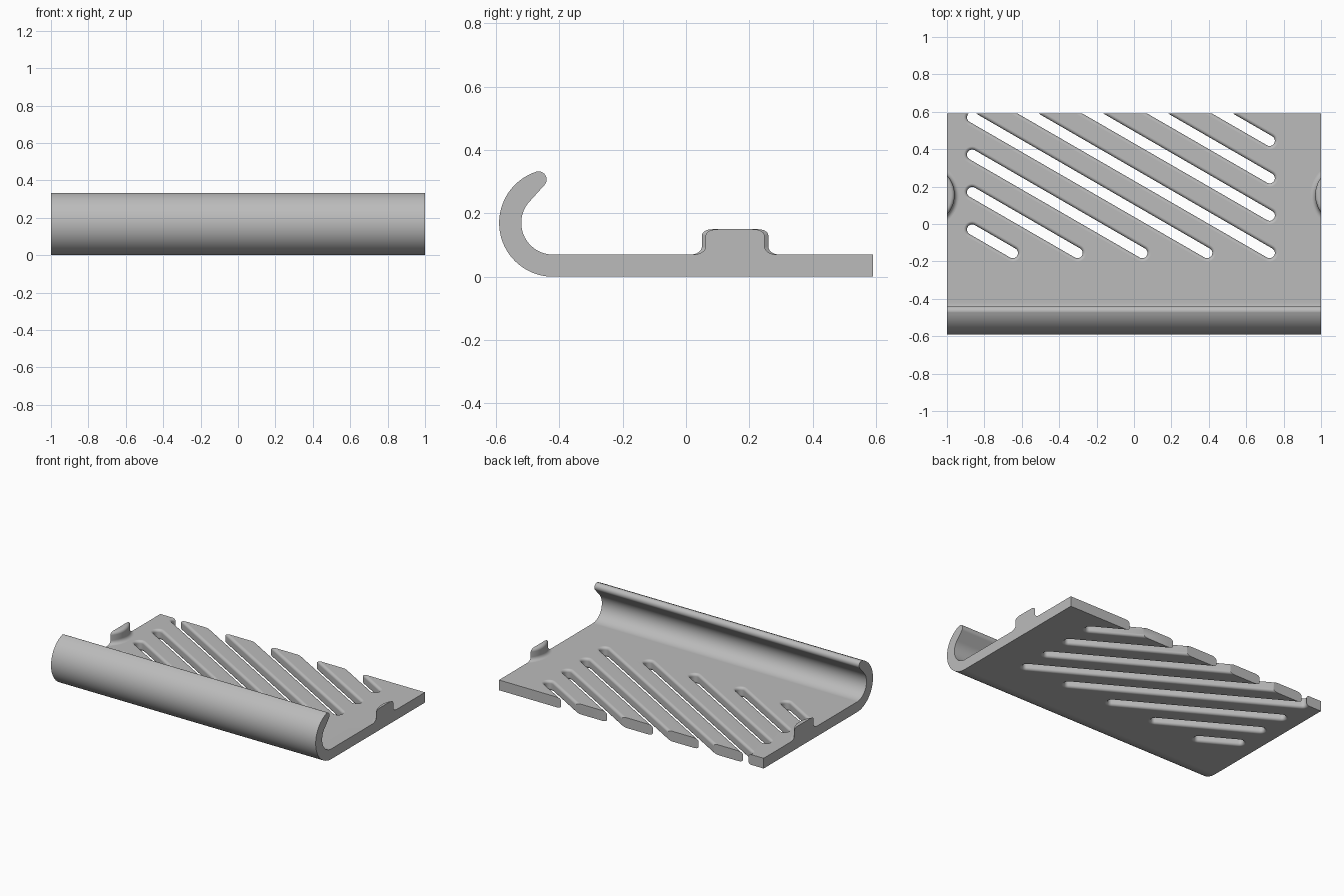
import bpy, bmesh
from math import sin, cos, radians, pi, tau
from mathutils import Vector

cube = bpy.data.objects.get("Cube")
if cube:
    bpy.data.objects.remove(cube, do_unlink=True)

T = 0.07           # plate thickness
BACK = 0.59        # back edge

grey = bpy.data.materials.new("light grey")
grey.use_nodes = True
colour = (0.5, 0.5, 0.5, 1)
grey.diffuse_color = colour
grey.node_tree.nodes["Principled BSDF"].inputs["Base Color"].default_value = colour


def arc(cx, cy, r, a, b, n):
    steps = [radians(a + (b - a) * i / n) for i in range(n + 1)]
    return [(cx + r * cos(t), cy + r * sin(t)) for t in steps]


def finish(name, bm):
    bmesh.ops.recalc_face_normals(bm, faces=bm.faces)
    mesh = bpy.data.meshes.new(name)
    bm.to_mesh(mesh)
    bm.free()
    mesh.materials.append(grey)
    ob = bpy.data.objects.new(name, mesh)
    bpy.context.collection.objects.link(ob)
    return ob


def activate(ob):
    bpy.ops.object.select_all(action='DESELECT')
    ob.select_set(True)
    bpy.context.view_layer.objects.active = ob


def smooth(ob):
    activate(ob)
    bpy.ops.object.shade_smooth_by_angle(angle=radians(30))
    mod = ob.modifiers.new("weighted normals", 'WEIGHTED_NORMAL')
    mod.keep_sharp = True


# Plate with rolled hook along the front, extruded across x
hook_y, hook_z = -0.42, 0.17
profile = [(BACK, T), (BACK, 0)]
profile += arc(hook_y, hook_z, 0.17, 270, 108, 40)
profile += arc(-0.466, 0.307, 0.026, 100, -45, 14)
profile += arc(hook_y, hook_z, 0.10, 135, 270, 32)
bm = bmesh.new()
face = bm.faces.new([bm.verts.new((-1, y, z)) for y, z in profile])
side = bmesh.ops.extrude_face_region(bm, geom=[face])["geom"]
bmesh.ops.translate(bm, vec=(2, 0, 0),
                    verts=[v for v in side if isinstance(v, bmesh.types.BMVert)])
plate = finish("hooked_plate", bm)

# Slot cutter: stacked rounded outlines that flare into edge fillets
R, F = 0.028, 0.018
flare = [(R + F, -0.02)]
flare += arc(R + F, F, F, 270, 180, 6)
flare += arc(R + F, T - F, F, 180, 90, 6)
flare += [(R + F, T + 0.02)]


def add_slot(bm, start, end):
    a, b = Vector(start), Vector(end)
    rings = []
    for r, z in flare:
        outline = arc(b.x, b.y, r, -120, 60, 14) + arc(a.x, a.y, r, 60, 240, 14)
        rings.append([bm.verts.new((x, y, z)) for x, y in outline])
    for low, high in zip(rings, rings[1:]):
        for i in range(len(low)):
            j = (i + 1) % len(low)
            bm.faces.new((low[i], low[j], high[j], high[i]))
    bm.faces.new(rings[0][::-1])
    bm.faces.new(rings[-1])


LEFT, RIGHT, FRONT, STEP = -0.865, 0.725, -0.155, 0.2
slope = Vector((cos(radians(30)), -sin(radians(30))))
bm = bmesh.new()
for i in range(4):
    # slots running from the right-hand column end to the front row
    y = -0.03 + i * STEP
    length = (y - FRONT) / sin(radians(30))
    start = Vector((LEFT, y))
    add_slot(bm, start, start + slope * length)
    # slots running out through the back edge
    end = Vector((RIGHT, FRONT + i * STEP))
    run = (BACK + 0.12 - end.y) / sin(radians(30))
    add_slot(bm, end - slope * run, end)
cutter = finish("slot_cutter", bm)
cutter.hide_render = True

cut = plate.modifiers.new("slots", 'BOOLEAN')
cut.operation = 'DIFFERENCE'
cut.solver = 'EXACT'
cut.object = cutter
activate(plate)
bpy.ops.object.modifier_apply(modifier=cut.name)
bpy.data.objects.remove(cutter, do_unlink=True)
smooth(plate)

# Side tabs: filleted round bosses sliced off flush with the plate sides
TAB_Y, TAB_R, TOP = 0.155, 0.155, 0.15
tab_profile = [(0, TOP)] + arc(TAB_R - 0.02, TOP - 0.02, 0.02, 90, 0, 6)
tab_profile += arc(TAB_R + 0.025, T + 0.025, 0.025, 180, 270, 8) + [(0, T)]
for name, sign, centre in (("left_tab", 1, 1.124), ("right_tab", -1, 1.114)):
    bm = bmesh.new()
    verts = [bm.verts.new((r, 0, z)) for r, z in tab_profile]
    edges = [bm.edges.new(pair) for pair in zip(verts, verts[1:])]
    bmesh.ops.spin(bm, geom=verts + edges, cent=(0, 0, 0), axis=(0, 0, 1),
                   angle=tau, steps=96, use_merge=True)
    bmesh.ops.remove_doubles(bm, verts=bm.verts, dist=0.0001)
    bmesh.ops.translate(bm, vec=(sign * centre, TAB_Y, 0), verts=bm.verts)
    sliced = bmesh.ops.bisect_plane(
        bm, geom=bm.verts[:] + bm.edges[:] + bm.faces[:],
        plane_co=(sign, 0, 0), plane_no=(sign, 0, 0), clear_outer=True)
    rim = [e for e in sliced["geom_cut"] if isinstance(e, bmesh.types.BMEdge)]
    bmesh.ops.contextual_create(bm, geom=rim)
    smooth(finish(name, bm))
